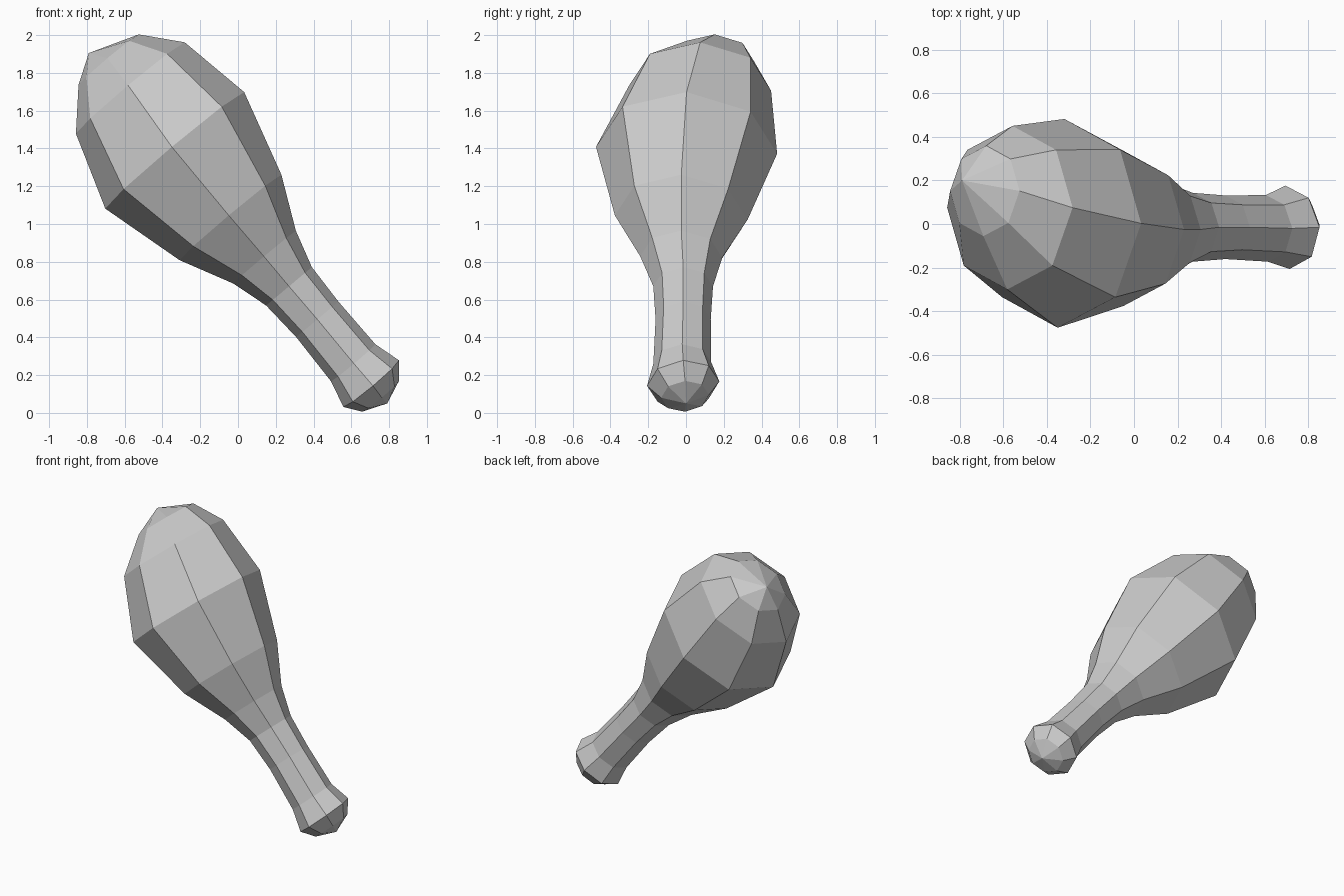
import bpy, bmesh, math
from mathutils import Vector

cube = bpy.data.objects.get("Cube")
if cube:
    bpy.data.objects.remove(cube, do_unlink=True)

SIDES = 8
ANGLE = math.radians(40)          # lean of the club in the xz plane

mat = bpy.data.materials.new("pale_grey")
mat.use_nodes = True
grey = (0.6, 0.6, 0.6, 1)
mat.diffuse_color = grey
mat.node_tree.nodes["Principled BSDF"].inputs["Base Color"].default_value = grey

# Cross-sections from knob to head: centre x, y, z, radius, sideways tilt
RINGS = [
    (0.755, -0.005, 0.088, 0.127, -0.08),
    (0.705, -0.015, 0.155, 0.192, -0.08),
    (0.61, -0.02, 0.265, 0.153, -0.04),
    (0.42, -0.015, 0.495, 0.146, 0),
    (0.27, -0.015, 0.67, 0.158, 0),
    (0.14, -0.025, 0.825, 0.217, 0.02),
    (-0.04, -0.025, 1.035, 0.352, 0.04),
    (-0.335, 0.003, 1.39, 0.48, 0.05),
    (-0.57, 0.075, 1.72, 0.376, 0.05),
    (-0.685, 0.152, 1.87, 0.208, 0.05),
]
KNOB_TIP = (0.79, 0, 0.05)
HEAD_TIP = (-0.79, 0.2, 1.905)

bm = bmesh.new()


def add_ring(x, y, z, radius, tilt):
    u = Vector((math.cos(ANGLE), 0, math.sin(ANGLE)))
    v = Vector((tilt * u.z, 1, -tilt * u.x)).normalized()
    steps = [math.tau * i / SIDES for i in range(SIDES)]
    return [bm.verts.new(Vector((x, y, z)) + radius * (math.cos(a) * u + math.sin(a) * v))
            for a in steps]


# Octagonal body with a fan closing each end
rings = [add_ring(*r) for r in RINGS]
knob, head = bm.verts.new(KNOB_TIP), bm.verts.new(HEAD_TIP)
for i in range(SIDES):
    j = (i + 1) % SIDES
    for a, b in zip(rings, rings[1:]):
        bm.faces.new((a[i], a[j], b[j], b[i]))
    bm.faces.new((rings[0][j], rings[0][i], knob))
    bm.faces.new((rings[-1][i], rings[-1][j], head))
bmesh.ops.recalc_face_normals(bm, faces=bm.faces)

mesh = bpy.data.meshes.new("club")
bm.to_mesh(mesh)
bm.free()
mesh.materials.append(mat)
club = bpy.data.objects.new("club", mesh)
bpy.context.collection.objects.link(club)
